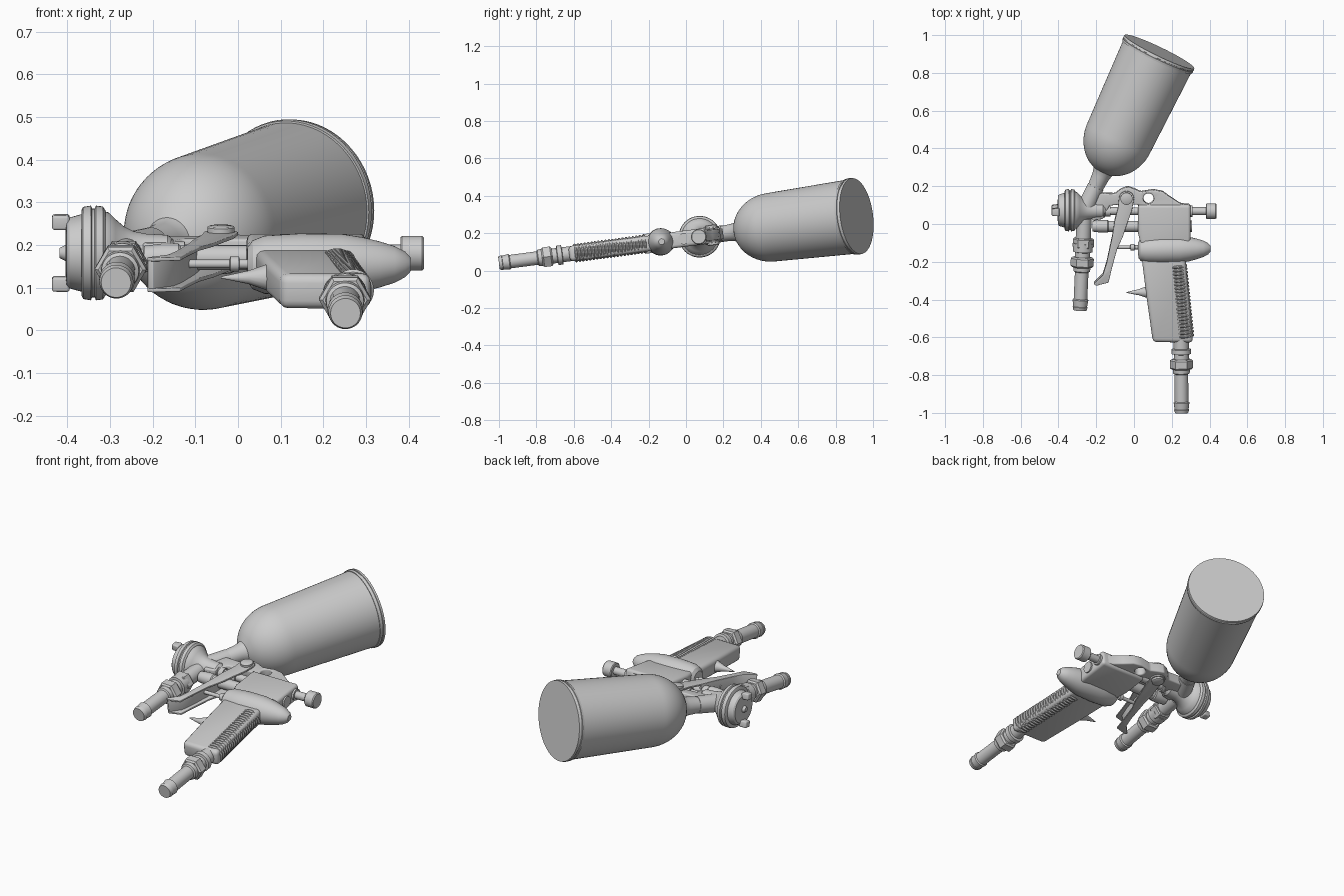
import bpy, bmesh
from math import pi, cos, sin, sqrt, radians
from mathutils import Matrix, Vector

# The gun lies flat in a local plane (x, y, thickness w), tipped up about x
TILT = radians(7.5)
M = (Matrix.Translation((0, 0, 0.172)) @ Matrix.Rotation(TILT, 4, 'X')
     @ Matrix.Diagonal((1, 1 / cos(TILT), 1, 1)))


def finish(name, bm, bevel=0.0, segs=3):
    bmesh.ops.recalc_face_normals(bm, faces=bm.faces[:])
    if bevel:
        edges = [e for e in bm.edges if len(e.link_faces) == 2 and e.calc_face_angle(0) > 0.5]
        bmesh.ops.bevel(bm, geom=edges, offset=bevel, segments=segs,
                        profile=0.5, affect='EDGES', clamp_overlap=True)
    bm.transform(M)
    me = bpy.data.meshes.new(name)
    bm.to_mesh(me)
    bm.free()
    ob = bpy.data.objects.new(name, me)
    bpy.context.collection.objects.link(ob)
    bpy.ops.object.select_all(action='DESELECT')
    ob.select_set(True)
    bpy.context.view_layer.objects.active = ob
    bpy.ops.object.shade_smooth_by_angle(angle=radians(32))
    return ob


def lathe(name, origin, direction, profile, seg=32):
    """Turned part: profile is (distance along axis, radius)."""
    bm = bmesh.new()
    q = Vector(direction).to_track_quat('Z', 'Y')
    rings = [[bm.verts.new(Vector(origin) + q @ Vector((r * cos(2 * pi * i / seg), r * sin(2 * pi * i / seg), t)))
              for i in range(seg)] for t, r in profile]
    for a, b in zip(rings, rings[1:]):
        for i in range(seg):
            j = (i + 1) % seg
            bm.faces.new((a[i], a[j], b[j], b[i]))
    bm.faces.new(rings[0])
    bm.faces.new(rings[-1])
    return finish(name, bm)


def prism(name, outline, w0, w1, bevel=0.0, hole=None):
    """Flat outline extruded through the thickness, with an optional round hole."""
    bm = bmesh.new()
    loops = [outline]
    if hole:
        hx, hy, hr = hole
        loops.append([(hx + hr * cos(k * pi / 12), hy + hr * sin(k * pi / 12)) for k in range(24)])
    for pts in loops:
        vs = [bm.verts.new((x, y, w0)) for x, y in pts]
        for i in range(len(vs)):
            bm.edges.new((vs[i - 1], vs[i]))
    bmesh.ops.triangle_fill(bm, edges=bm.edges[:], use_beauty=True)
    if not hole:
        bmesh.ops.dissolve_faces(bm, faces=bm.faces[:])
    ext = bmesh.ops.extrude_face_region(bm, geom=bm.faces[:])
    bmesh.ops.translate(bm, vec=(0, 0, w1 - w0),
                        verts=[v for v in ext['geom'] if isinstance(v, bmesh.types.BMVert)])
    return finish(name, bm, bevel)


X = (1, 0, 0)

# Paint cup, lid and neck
cup_end, cup_dir = (0.135, 0.912, 0), (-0.427, -0.904, 0)
dome = [(0.5 + 0.2 * k / 12, 0.184 * sqrt(1 - (0.2 * k / 12 / 0.21) ** 2)) for k in range(13)]
lathe("paint_cup", cup_end, cup_dir,
      [(0.015, 0.2)] + dome + [(0.71, 0.052), (0.73, 0.047), (0.8, 0.041)], 64)
lathe("cup_lid", cup_end, cup_dir,
      [(0, 0.204), (0.012, 0.206), (0.013, 0.202), (0.017, 0.202), (0.018, 0.206), (0.03, 0.204)], 64)
lathe("cup_socket", cup_end, cup_dir, [(0.79, 0.044), (0.86, 0.046), (0.95, 0.048), (0.97, 0.03)])

# Air cap, retaining ring and flared nozzle body
nozzle_y = 0.073
lathe("air_cap", (-0.405, nozzle_y, 0), X,
      [(0, 0.04), (0.003, 0.075), (0.01, 0.083), (0.035, 0.09), (0.045, 0.09)], 48)
lathe("retaining_ring", (-0.367, nozzle_y, 0), X,
      [(0, 0.1), (0.004, 0.108), (0.022, 0.111), (0.025, 0.104), (0.031, 0.104),
       (0.034, 0.111), (0.05, 0.109), (0.056, 0.1)], 48)
lathe("nozzle_flare", (-0.315, nozzle_y, 0), X,
      [(0, 0.098), (0.012, 0.095), (0.028, 0.079), (0.048, 0.062), (0.07, 0.051),
       (0.1, 0.045), (0.15, 0.042), (0.165, 0.03)], 48)
lathe("fluid_tip", (-0.418, nozzle_y, 0), X, [(0, 0.012), (0.02, 0.022)], 24)
for side, nm in ((1, "upper"), (-1, "lower")):
    horn = [(-0.436, 0.055), (-0.436, 0.091), (-0.395, 0.095), (-0.395, 0.051)]
    w = side * 0.073
    prism(nm + "_air_horn", horn, w - 0.017, w + 0.017, 0.006)

# Bridge plate with hanging hole
bridge = [(-0.22, 0.02), (-0.24, 0.1), (-0.205, 0.165), (-0.17, 0.165), (-0.1, 0.162), (-0.075, 0.182),
          (-0.037, 0.2), (0, 0.188), (0.035, 0.172), (0.1, 0.183), (0.15, 0.174), (0.195, 0.142), (0.24, 0.112),
          (0.29, 0.1), (0.29, 0.06), (0.04, 0.06), (0.025, 0.105), (-0.06, 0.108), (-0.13, 0.1), (-0.165, 0.03)]
prism("bridge_plate", bridge, -0.029, 0.029, 0.007, hole=(0.077, 0.137, 0.028))

# Rear block with thumb rest and grip
block = [(0.02, 0.106), (0.3, 0.106), (0.3, -0.06), (0.29, -0.19), (0.04, -0.19), (0.035, -0.1), (0.02, -0.04)]
prism("rear_block", block, -0.043, 0.043, 0.016)
lathe("thumb_rest", (0.022, -0.138, 0), (1, 0.02, 0),
      [(0, 0.04), (0.012, 0.057), (0.04, 0.068), (0.12, 0.073), (0.22, 0.072), (0.27, 0.064),
       (0.31, 0.054), (0.345, 0.043), (0.37, 0.03), (0.383, 0.016)], 40)
grip = [(0.04, -0.17), (0.272, -0.17), (0.276, -0.23), (0.312, -0.625), (0.1, -0.622), (0.066, -0.38)]
prism("grip", grip, -0.041, 0.041, 0.02)

# Ribbed back of the grip
ribs = []
for k in range(21):
    t = k * 0.0185
    ribs += [(t, 0.044), (t + 0.005, 0.05), (t + 0.011, 0.05), (t + 0.016, 0.044)]
lathe("grip_ribs", (0.231, -0.215, 0), (0.1, -0.995, 0), ribs, 28)
lathe("finger_spur", (0.085, -0.36, 0), (-1, -0.02, 0), [(0, 0.034), (0.02, 0.03), (0.06, 0.016), (0.125, 0.002)], 16)

# Needle rod, air tube, valve pin and adjusting knob
lathe("needle_rod", (-0.2, 0.068, 0), X,
      [(0, 0.034), (0.045, 0.034), (0.046, 0.028), (0.075, 0.028), (0.076, 0.021), (0.12, 0.021),
       (0.121, 0.027), (0.15, 0.027), (0.151, 0.02), (0.24, 0.02)], 24)
lathe("air_tube", (-0.22, -0.012, 0), X,
      [(0, 0.028), (0.04, 0.033), (0.08, 0.033), (0.085, 0.029), (0.24, 0.029), (0.528, 0.03)], 28)
lathe("valve_pin", (-0.13, -0.123, 0), X,
      [(0, 0.01), (0.11, 0.01), (0.112, 0.018), (0.132, 0.018), (0.134, 0.011), (0.17, 0.011)], 20)
lathe("knob_stem", (0.29, 0.068, 0), X, [(0, 0.03), (0.02, 0.03), (0.021, 0.021), (0.1, 0.021)], 24)
lathe("adjusting_knob", (0.381, 0.068, 0), X,
      [(0, 0.037), (0.004, 0.041), (0.05, 0.041), (0.055, 0.037)], 32)

# Trigger: two cheeks, front web and pivot screw
front = [(-0.08, 0.14), (-0.085, 0.09), (-0.103, 0.02), (-0.115, -0.06), (-0.145, -0.2), (-0.165, -0.265),
         (-0.213, -0.312)]
rear = [(-0.2, -0.322), (-0.135, -0.305), (-0.117, -0.23), (-0.09, -0.13), (-0.058, -0.06), (-0.035, 0.01),
        (-0.01, 0.08)]
head = [(-0.04 + 0.04 * cos(a * pi / 8), 0.14 + 0.04 * sin(a * pi / 8)) for a in range(8)]
for s, nm in ((1, "upper"), (-1, "lower")):
    prism(nm + "_trigger_cheek", front + rear + head, s * 0.032, s * 0.041, 0.002)
web = front[2:] + [(x + 0.014, y - 0.008) for x, y in reversed(front[2:])]
prism("trigger_web", web, -0.041, 0.041, 0.003)
lathe("trigger_pivot", (-0.04, 0.14, -0.055), (0, 0, 1),
      [(0, 0.027), (0.003, 0.032), (0.014, 0.032), (0.015, 0.02), (0.095, 0.02), (0.096, 0.032),
       (0.107, 0.032), (0.11, 0.027)], 28)


# Barbed hose connectors: collar, hex nut and hose tail
def connector(name, start, d, collar, nut, end):
    lathe(name + "_collar", start, d,
          [(0, 0.04), (collar, 0.04), (collar + 0.003, 0.052), (nut - 0.028, 0.052), (nut - 0.025, 0.04),
           (nut + 0.01, 0.04)], 28)
    lathe(name + "_nut", start, d,
          [(nut, 0.052), (nut + 0.008, 0.061), (nut + 0.047, 0.061), (nut + 0.055, 0.052)], 6)
    lathe(name + "_tail", start, d,
          [(nut + 0.05, 0.046), (nut + 0.075, 0.044), (nut + 0.08, 0.036), (end - 0.06, 0.036),
           (end - 0.055, 0.042), (end - 0.02, 0.037), (end - 0.018, 0.04), (end, 0.035)], 28)


connector("fluid_inlet", (-0.264, 0.03, 0), (-0.045, -1, 0), 0.13, 0.205, 0.487)
lathe("fluid_inlet_upper_nut", (-0.267, -0.075, 0), (-0.045, -1, 0),
      [(0, 0.05), (0.006, 0.056), (0.045, 0.056), (0.052, 0.05)], 6)
connector("air_inlet", (0.25, -0.6, 0), (0.005, -1, 0), 0.06, 0.115, 0.4)
